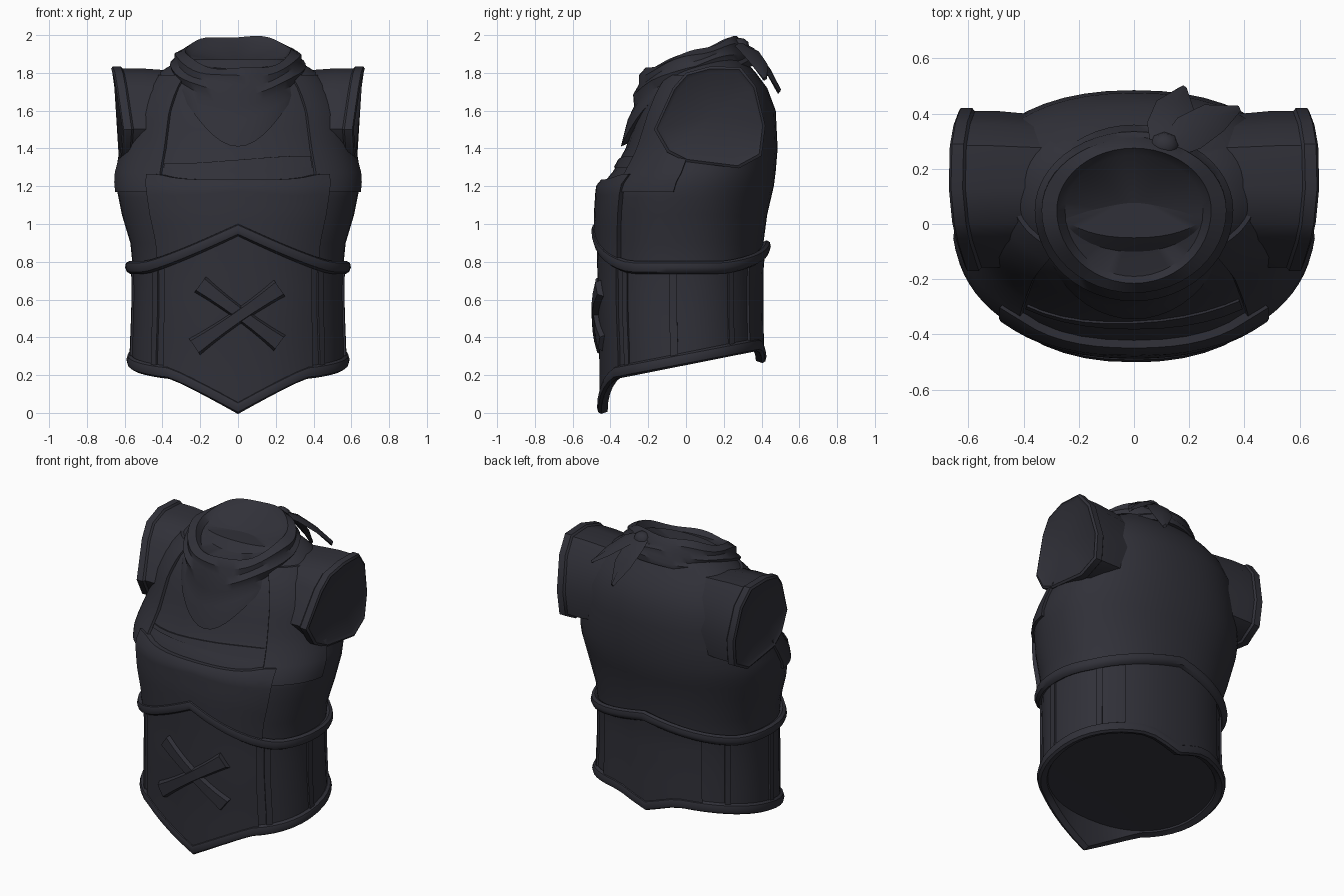
import bpy, bmesh, math
from mathutils import Vector

if "Cube" in bpy.data.objects:
    bpy.data.objects.remove(bpy.data.objects["Cube"])

mat = bpy.data.materials.new("charcoal cloth")
mat.diffuse_color = (0.030, 0.030, 0.040, 1)
mat.use_nodes = True
mat.node_tree.nodes["Principled BSDF"].inputs["Base Color"].default_value = mat.diffuse_color

# torso profile: height, half width, front y, back y
PROFILE = [(0.0, .565, -.445, .40), (.3, .565, -.445, .40), (.55, .555, -.455, .395),
           (.75, .555, -.455, .395), (.9, .57, -.46, .41), (1.05, .615, -.46, .43),
           (1.2, .645, -.45, .465), (1.28, .64, -.385, .475), (1.4, .605, -.32, .485),
           (1.6, .565, -.25, .475), (1.72, .50, -.19, .43), (1.80, .42, -.12, .37),
           (1.87, .31, -.05, .31)]


def section(z):
    z = max(PROFILE[0][0], min(PROFILE[-1][0], z))
    for a, b in zip(PROFILE, PROFILE[1:]):
        if z <= b[0]:
            t = (z - a[0]) / (b[0] - a[0])
            return [a[i] + (b[i] - a[i]) * t for i in (1, 2, 3)]


def body(a, z, off=0.0):
    """Point on the torso surface; angle 0 is the front, off pushes outward."""
    w, yf, yb = section(z)
    s, c = math.sin(a), math.cos(a)
    x = (w + off) * math.copysign(abs(s) ** .9, s)
    y = (yf + yb) / 2 - ((yb - yf) / 2 + off) * math.copysign(abs(c) ** .9, c)
    return Vector((x, y, z))


def front_y(x, z):
    w, yf, yb = section(z)
    u = min(1, abs(x) / w) ** (1 / .9)
    return (yf + yb) / 2 - (yb - yf) / 2 * math.sqrt(1 - u * u) ** .9


def loft(name, rows, loop=True, close_rows=False, cap_start=None, cap_end=None):
    """Skin rows of points; a cap is a centre point joined to the end row."""
    bm = bmesh.new()
    vs = [[bm.verts.new(p) for p in r] for r in rows]
    n, m = len(rows[0]), len(rows)
    for i in range(m if close_rows else m - 1):
        r, q = vs[i], vs[(i + 1) % m]
        for j in range(n if loop else n - 1):
            k = (j + 1) % n
            bm.faces.new((r[j], r[k], q[k], q[j]))
    for row, c in ((vs[0], cap_start), (vs[-1], cap_end)):
        if c is not None:
            v = bm.verts.new(c)
            for j in range(n):
                bm.faces.new((row[j], row[(j + 1) % n], v))
    bmesh.ops.recalc_face_normals(bm, faces=bm.faces)
    me = bpy.data.meshes.new(name)
    bm.to_mesh(me)
    bm.free()
    me.materials.append(mat)
    ob = bpy.data.objects.new(name, me)
    bpy.context.collection.objects.link(ob)
    bpy.context.view_layer.objects.active = ob
    ob.select_set(True)
    bpy.ops.object.shade_smooth_by_angle(angle=math.radians(40))
    ob.select_set(False)
    return ob


N = 48
RING = [2 * math.pi * i / N for i in range(N)]


def peak(x, width, power=1.0):
    return max(0, 1 - abs(x) / width) ** power


def hem(a):
    p = body(a, .3)
    dip = .17 * peak(p.x, .36, 1.2) if p.y < 0 else .07 * peak(p.x, .2)
    return .255 + .2 * p.y - dip


def belt(a):
    p = body(a, .8)
    return .77 + (.20 * peak(p.x, .48, 1.2) if p.y < 0 else .11 * peak(p.x, .5))


def panel(name, a0, a1, lo, hi, off, rows=8, cols=10):
    """Raised shell over a patch of the torso with turned-in edges."""
    grid = []
    for i in range(-1, rows + 2):
        t = min(1, max(0, i / rows))
        r = []
        for j in range(-1, cols + 2):
            a = a0 + (a1 - a0) * min(1, max(0, j / cols))
            edge = i in (-1, rows + 1) or j in (-1, cols + 1)
            r.append(body(a, lo(a) + (hi(a) - lo(a)) * t, -.02 if edge else off))
        grid.append(r)
    return loft(name, grid, loop=False)


# torso: hem up to belt, then belt up to the neck, with the underside closed
rows = [[body(a, .275 + .2 * body(a, .3).y, -.035) for a in RING],
        [body(a, hem(a) + .01, -.03) for a in RING]]
rows += [[body(a, hem(a) + (belt(a) - hem(a)) * t) for a in RING] for t in (0, .25, .5, .75, 1)]
rows += [[body(a, max(z, belt(a) + .02 * i)) for a in RING]
         for i, z in enumerate((.9, 1.05, 1.14, 1.2, 1.28, 1.4, 1.5, 1.6, 1.72, 1.8, 1.87), 1)]
loft("torso", rows, cap_start=(0, -.02, .28), cap_end=(0, .1, 1.87))


# belt and hem rolls that run all the way round
def roll(name, zf, ro, rz, out):
    sec = [(math.cos(k * math.pi / 4) * ro + out, math.sin(k * math.pi / 4) * rz) for k in range(8)]
    loft(name, [[body(a, zf(a) + dz, o) for a in RING] for o, dz in sec], close_rows=True)


roll("belt", belt, .026, .034, .015)
roll("hem_trim", lambda a: hem(a) + .032, .022, .034, .004)

# corset panels and stitched seams
low = lambda a: hem(a) + .05
panel("front_panel", -.72, .72, low, belt, .014, cols=16)
panel("back_panel", math.pi - .62, math.pi + .62, low, belt, .014, cols=12)
for s in (-1, 1):
    for k, a in enumerate((.86, 1.5, 2.2)):
        panel(f"side_seam_{k}_{s}", s * a - .04, s * a + .04, low, belt, .010, cols=2)

# vest shoulders beside the open neckline, and the chest edge below it
for s in (-1, 1):
    panel(f"vest_side_{s}", s * .64, s * 1.45, lambda a: 1.17, lambda a: 1.79, .016, rows=12)
panel("chest_front", -.78, .78, lambda a: belt(a) + .03,
      lambda a: 1.235 + .03 * min(1, abs(a) / .64) ** 4, .028, cols=18)
panel("bib_fold", -.62, .62, lambda a: 1.30, lambda a: 1.34 + .02 * math.sin(3 * a), .008, rows=2)


# crossed straps on the front
def strap(name, x0, z0, x1, z1, lift):
    d = Vector((x1 - x0, z1 - z0)).normalized()
    px, pz = -d.y, d.x
    rows = []
    for i in range(7):
        t = i / 6
        x, z = x0 + (x1 - x0) * t, z0 + (z1 - z0) * t
        h = .038 + .016 * abs(2 * t - 1) ** 2
        r = []
        for w, o in ((-h, 0), (-h * .7, lift), (h * .7, lift), (h, 0)):
            qx, qz = x + px * w, z + pz * w
            r.append((qx, front_y(qx, qz) - .010 - o, qz))
        rows.append(r)
    mid = lambda r: sum((Vector(p) for p in r), Vector()) / 4
    loft(name, rows, cap_start=mid(rows[0]), cap_end=mid(rows[-1]))


strap("strap_falling", -.20, .68, .22, .37, .028)
strap("strap_rising", -.23, .35, .22, .66, .036)

# armhole stubs with a rim and a closed opening
HOLE = [(-.17, 1.50), (-.10, 1.38), (0, 1.33), (.28, 1.295), (.40, 1.36), (.42, 1.52),
        (.37, 1.73), (.29, 1.83), (.13, 1.835), (0, 1.80), (-.07, 1.72)]


def hole_ring(s, dx, scale, flat=None):
    out = []
    for y, z in HOLE:
        x = .672 - .35 * (y - .18) ** 2 + .05 * (z - 1.83) + dx
        out.append((s * (x if flat is None else flat), .14 + (y - .14) * scale, 1.57 + (z - 1.57) * scale))
    return out


for s in (-1, 1):
    loft(f"armhole_{s}", [hole_ring(s, 0, .90, .30), hole_ring(s, -.15, .96), hole_ring(s, -.06, .96),
                          hole_ring(s, -.05, 1), hole_ring(s, -.008, 1), hole_ring(s, 0, .95),
                          hole_ring(s, -.012, .88)], cap_end=(s * .645, .14, 1.57))

# scarf: half width, front y, back y, then side, front and back heights, drape sharpness
SCARF = [(.25, -.19, .25, 1.88, 1.80, 1.965, 1), (.28, -.215, .275, 1.92, 1.82, 1.995, 1),
         (.335, -.25, .31, 1.90, 1.78, 1.96, 1.2), (.335, -.25, .315, 1.87, 1.735, 1.94, 1.3),
         (.36, -.28, .335, 1.84, 1.69, 1.92, 1.5), (.345, -.275, .34, 1.80, 1.63, 1.89, 1.7),
         (.355, -.31, .36, 1.77, 1.55, 1.87, 2), (.345, -.345, .36, 1.73, 1.41, 1.84, 2.6),
         (.31, -.30, .32, 1.74, 1.43, 1.84, 2.6)]
rows = []
for k, (w, yf, yb, zs, zf, zb, p) in enumerate(SCARF):
    r = []
    for a in RING:
        c = math.cos(a)
        y = .05 - c * ((.05 - yf) if c > 0 else (yb - .05))
        z = zs + ((zf - zs) * c ** p if c > 0 else (zb - zs) * -c)
        wave = .008 * math.sin(5 * a + k) if 0 < k < 7 else 0
        r.append((w * math.sin(a), y, z + wave))
    rows.append(r)
loft("scarf", rows, cap_start=(0, .04, 1.85))


# knot and two loose scarf tails at the back
def tail(name, pts, widths, side):
    side = Vector(side).normalized()
    rows = []
    for p, w in zip(pts, widths):
        p, up = Vector(p), Vector((0, .008, .012))
        rows.append([p - side * w, p + up, p + side * w, p - up])
    loft(name, rows, cap_start=pts[0], cap_end=pts[-1])


tail("scarf_tail_centre", [(.10, .27, 1.96), (.12, .35, 1.92), (.15, .43, 1.82), (.18, .495, 1.70)],
     (.04, .075, .07, .012), (1, -.25, 0))
tail("scarf_tail_outer", [(.12, .27, 1.96), (.20, .33, 1.92), (.29, .385, 1.85), (.38, .42, 1.77)],
     (.04, .07, .06, .012), (.6, -.8, .1))
loft("scarf_knot", [[(.11 + .055 * math.sin(t) * math.cos(u), .285 + .05 * math.sin(t) * math.sin(u),
                      1.945 + .04 * math.cos(t)) for u in RING[::6]] for t in (.5, 1.1, 1.7, 2.4)],
     cap_start=(.11, .285, 1.985), cap_end=(.11, .285, 1.905))
